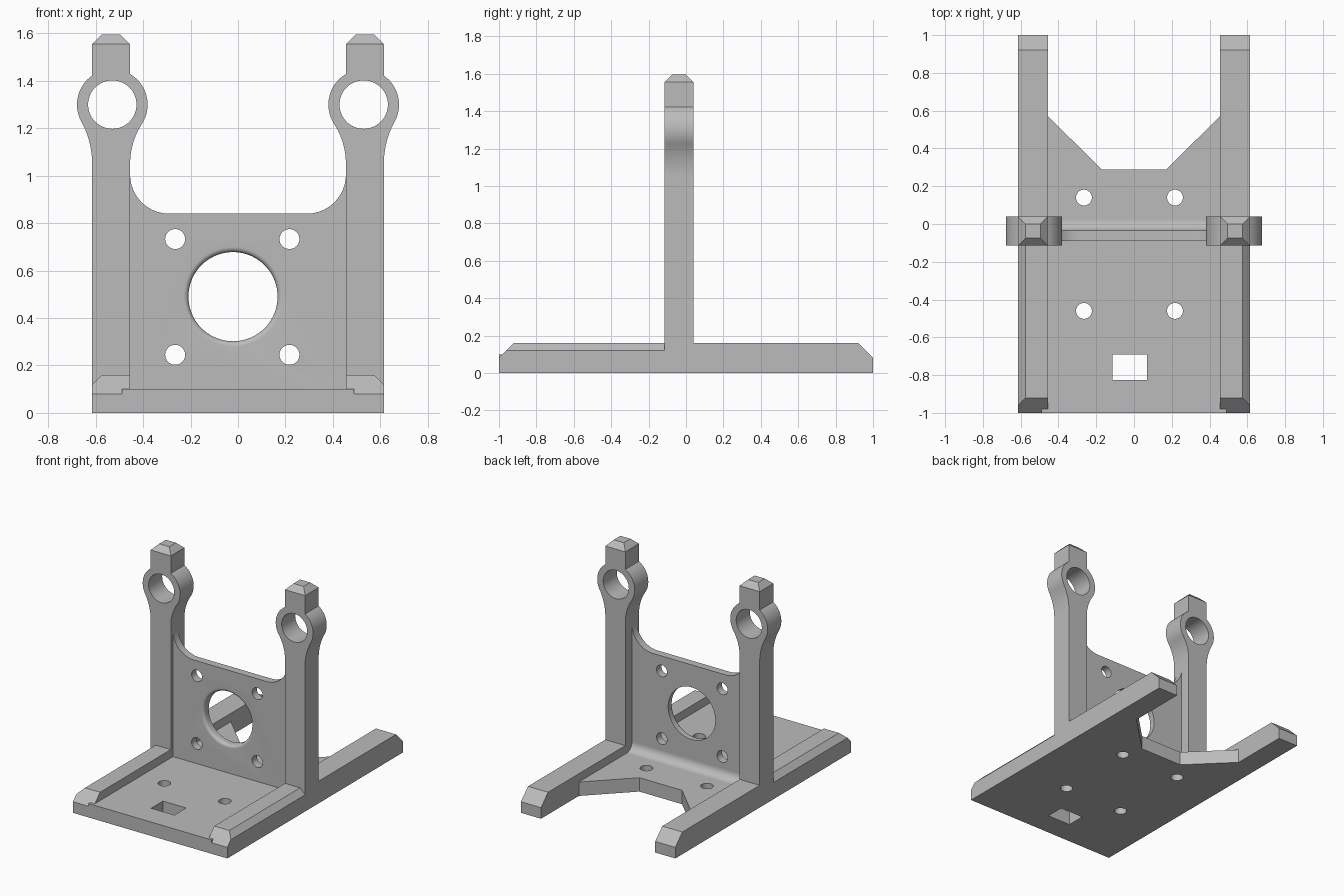
import bpy, bmesh
from math import sin, cos, pi, atan2, acos, sqrt, radians
from mathutils import Vector

cube = bpy.data.objects.get("Cube")
if cube:
    bpy.data.objects.remove(cube, do_unlink=True)

grey = bpy.data.materials.new("plain_grey")
grey.use_nodes = True
GREY = (0.5, 0.5, 0.5, 1)
grey.diffuse_color = GREY
grey.node_tree.nodes["Principled BSDF"].inputs["Base Color"].default_value = GREY


def finish(name, bm):
    bmesh.ops.recalc_face_normals(bm, faces=bm.faces[:])
    mesh = bpy.data.meshes.new(name)
    bm.to_mesh(mesh)
    bm.free()
    mesh.materials.append(grey)
    obj = bpy.data.objects.new(name, mesh)
    bpy.context.collection.objects.link(obj)
    return obj


def prism(name, outline, axis, lo, hi, chamfers=()):
    """Extrude a 2D outline along an axis, then slice off (point, normal) chamfers."""
    def place(p, t):
        c = list(p)
        c.insert("xyz".index(axis), t)
        return c
    bm = bmesh.new()
    rows = [[bm.verts.new(place(p, t)) for p in outline] for t in (lo, hi)]
    for row in rows:
        bm.faces.new(row)
    n = len(outline)
    for i in range(n):
        j = (i + 1) % n
        bm.faces.new((rows[0][i], rows[0][j], rows[1][j], rows[1][i]))
    for point, normal in chamfers:
        geom = bm.verts[:] + bm.edges[:] + bm.faces[:]
        cut = bmesh.ops.bisect_plane(bm, geom=geom, plane_co=point,
                                     plane_no=Vector(normal).normalized(), clear_outer=True)
        edges = [e for e in cut["geom_cut"] if isinstance(e, bmesh.types.BMEdge)]
        bmesh.ops.edgeloop_fill(bm, edges=edges)
    return finish(name, bm)


def rect(x0, x1, y0, y1):
    return [(x0, y0), (x1, y0), (x1, y1), (x0, y1)]


def arc(cx, cy, r, a0, a1, steps=16):
    return [(cx + r * cos(a0 + (a1 - a0) * i / steps),
             cy + r * sin(a0 + (a1 - a0) * i / steps)) for i in range(steps + 1)]


def drill(cx, cy, r, axis, lo, hi, steps=40):
    return prism("hole_cutter", arc(cx, cy, r, 0, 2 * pi, steps)[:-1], axis, lo, hi)


def lathe_y(cx, cz, profile, steps=72):
    """Turned cutter along y from (radius, y) pairs."""
    bm = bmesh.new()
    rings = [[bm.verts.new((x, y, z)) for x, z in arc(cx, cz, r, 0, 2 * pi, steps)[:-1]]
             for r, y in profile]
    bm.faces.new(rings[0])
    bm.faces.new(rings[-1])
    for a, b in zip(rings, rings[1:]):
        for i in range(steps):
            j = (i + 1) % steps
            bm.faces.new((a[i], a[j], b[j], b[i]))
    return finish("hole_cutter", bm)


def activate(obj):
    bpy.ops.object.select_all(action="DESELECT")
    obj.select_set(True)
    bpy.context.view_layer.objects.active = obj


def cut(obj, cutters):
    for c in cutters:
        c.hide_render = True
        m = obj.modifiers.new("cut", "BOOLEAN")
        m.operation, m.solver, m.object = "DIFFERENCE", "EXACT", c
        activate(obj)
        bpy.ops.object.modifier_apply(modifier=m.name)
        bpy.data.objects.remove(c, do_unlink=True)


def smooth(obj):
    activate(obj)
    bpy.ops.object.shade_smooth_by_angle(angle=radians(25))


IN, OUT = 0.455, 0.615            # inner and outer faces of rails and posts
FRONT, BACK = -0.115, 0.04        # post depth
P_FRONT, P_BACK = -0.09, -0.035   # panel depth
HOLE_X = (-0.265, 0.217)

# Base plate with a notched back, screw holes and a slot
half = [(0.49, -1), (0.49, 0.605), (0.17, 0.288)]
plate = prism("base_plate", half + [(-x, y) for x, y in reversed(half)], "z", 0, 0.1)
cutters = [drill(x, y, 0.042, "z", -0.1, 0.3) for x in HOLE_X for y in (0.14, -0.46)]
cutters.append(prism("slot_cutter", rect(-0.115, 0.07, -0.825, -0.69), "z", -0.1, 0.3))
cut(plate, cutters)
smooth(plate)

# Upright panel with rounded shoulders
shoulder = [(0.47, 0.05), (0.47, 1.005)] + arc(0.29, 1.005, 0.165, 0, -pi / 2)
panel = prism("upright_panel", shoulder + [(-x, z) for x, z in reversed(shoulder)],
              "y", P_FRONT, P_BACK)
# Main bore with a rounded front lip
lip, bore = 0.022, 0.188
profile = [(bore + lip, P_FRONT - 0.05)]
for i in range(9):
    a = i / 8 * pi / 2
    profile.append((bore + lip * (1 - sin(a)), P_FRONT + lip * (1 - cos(a))))
profile.append((bore, 0.1))
cut(panel, [lathe_y(-0.021, 0.49, profile)]
    + [drill(x, z, 0.042, "y", -0.2, 0.1) for x in HOLE_X for z in (0.245, 0.733)])
smooth(panel)

# Rounded fillet behind the panel
r = 0.06
fillet = prism("rear_fillet", [(P_BACK - 0.01, 0.09), (P_BACK - 0.01, 0.1 + r)]
               + arc(P_BACK + r, 0.1 + r, r, pi, 1.5 * pi) + [(P_BACK + r, 0.09)],
               "x", -0.46, 0.46)
smooth(fillet)

RX, RZ, RR = 0.53, 1.3, 0.149     # ring centre and outer radius
FLARE_Z = 1.05


def flare(edge):
    """Centre offset and radius of the arc tangent to a post edge and the ring."""
    d, h = abs(edge - RX), RZ - FLARE_Z
    rad = (d * d + h * h - RR * RR) / (2 * (RR - d))
    return rad, atan2(h, d + rad)


for side, s in (("left", 1), ("right", -1)):
    # Rail with sloped ends and a front outer chamfer
    rail = prism(side + "_rail", rect(*sorted((s * IN, s * OUT)), 0, 0.16), "y", -1, 1,
                 [((0, 1, 0.08), (0, 1, 1)), ((0, -1, 0.08), (0, -1, 1))])
    edge = [(s * (OUT + 0.02), 0.1), (s * (OUT + 0.02), 0.2), (s * (OUT - 0.08), 0.2)]
    cut(rail, [prism("chamfer_cutter", edge, "y", -1.1, FRONT)])

    # Post with flared ring and bevelled tip
    r_out, a_out = flare(OUT)
    r_in, a_in = flare(IN)
    t_out, t_in = acos((OUT - RX) / RR), acos((RX - IN) / RR)
    outline = [(OUT, 0.16)]
    outline += arc(OUT + r_out, FLARE_Z, r_out, pi, pi - a_out)
    outline += arc(RX, RZ, RR, -a_out, t_out)[1:]
    outline += [(OUT, 1.555), (OUT - 0.04, 1.595), (IN + 0.04, 1.595), (IN, 1.555)]
    outline += arc(RX, RZ, RR, pi - t_in, pi + a_in)
    outline += arc(IN - r_in, FLARE_Z, r_in, a_in, 0)[1:]
    outline += [(IN, 0.16)]
    post = prism(side + "_post", [(s * x, z) for x, z in outline], "y", FRONT, BACK,
                 [((0, BACK, 1.555), (0, 1, 1)), ((0, FRONT, 1.555), (0, -1, 1))])
    cut(post, [drill(s * RX, RZ, 0.102, "y", -0.3, 0.3, 64)])
    smooth(post)
